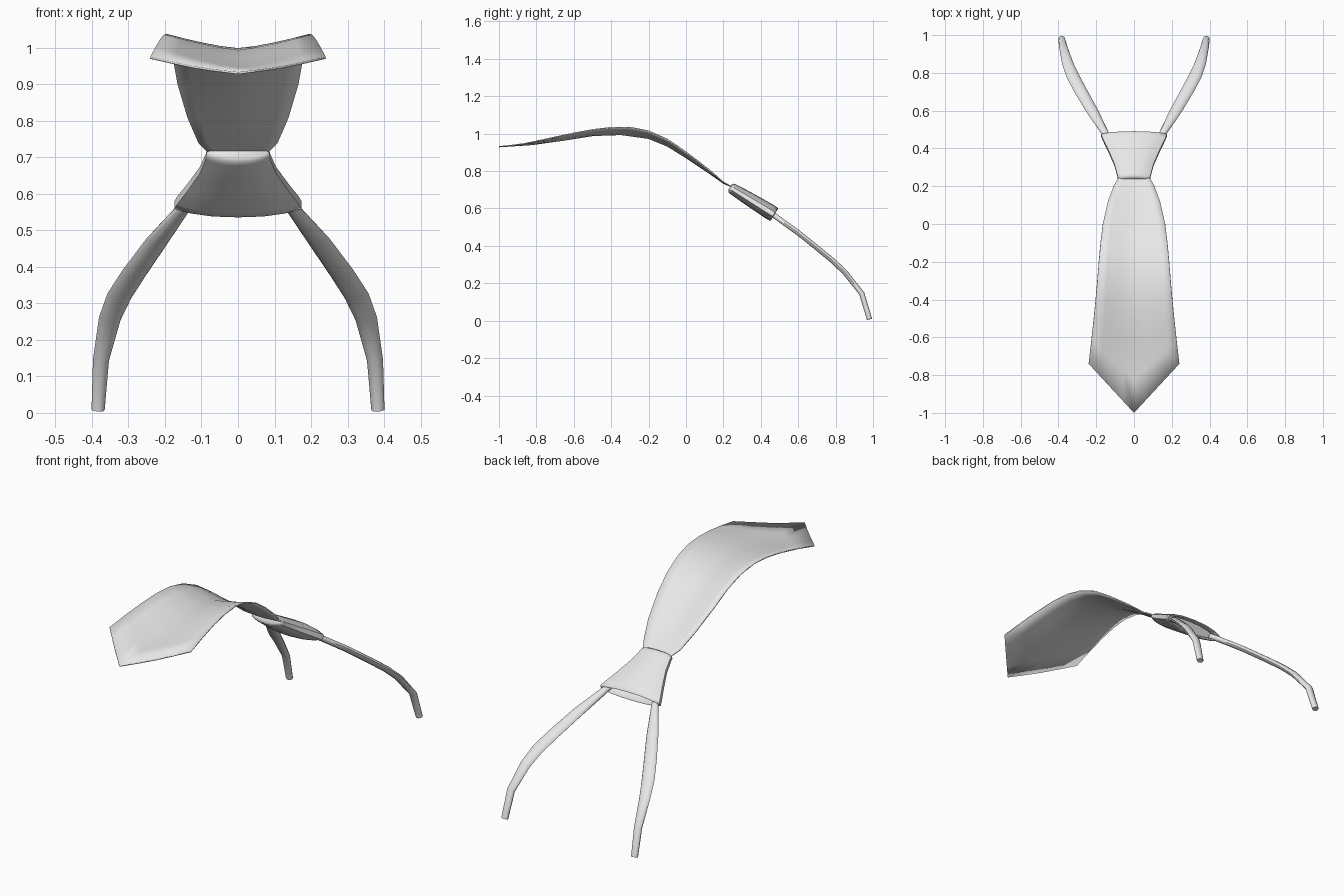
import bpy, bmesh, math
from mathutils import Vector

if "Cube" in bpy.data.objects:
    bpy.data.objects.remove(bpy.data.objects["Cube"])

cloth = bpy.data.materials.new("light grey cloth")
cloth.diffuse_color = (0.8, 0.8, 0.8, 1)
cloth.use_nodes = True
cloth.node_tree.nodes["Principled BSDF"].inputs["Base Color"].default_value = cloth.diffuse_color


def finish(name, bm, angle=50):
    bmesh.ops.remove_doubles(bm, verts=bm.verts, dist=0.0005)
    bmesh.ops.recalc_face_normals(bm, faces=bm.faces)
    mesh = bpy.data.meshes.new(name)
    bm.to_mesh(mesh)
    bm.free()
    mesh.materials.append(cloth)
    ob = bpy.data.objects.new(name, mesh)
    bpy.context.collection.objects.link(ob)
    bpy.ops.object.select_all(action='DESELECT')
    ob.select_set(True)
    bpy.context.view_layer.objects.active = ob
    bpy.ops.object.shade_smooth_by_angle(angle=math.radians(angle))
    return ob


def loft(name, rings, angle=50):
    """Skin closed rings of points and cap both ends."""
    bm = bmesh.new()
    vs = [[bm.verts.new(p) for p in r] for r in rings]
    n = len(vs[0])
    for a, b in zip(vs, vs[1:]):
        for i in range(n):
            bm.faces.new((a[i], a[(i + 1) % n], b[(i + 1) % n], b[i]))
    bm.faces.new(vs[0])
    bm.faces.new(vs[-1])
    return finish(name, bm, angle)


# Blade: rows of (y, half width, centre height, rise of the side edges)
ROWS = [(0.27, 0.075, 0.70, 0.0), (0.24, 0.085, 0.718, 0.0), (0.20, 0.108, 0.735, 0.006),
        (0.12, 0.138, 0.792, 0.018), (0.0, 0.165, 0.872, 0.03), (-0.1, 0.177, 0.934, 0.036),
        (-0.2, 0.186, 0.975, 0.039), (-0.3, 0.194, 0.994, 0.040), (-0.4, 0.203, 0.997, 0.036),
        (-0.5, 0.213, 0.990, 0.031), (-0.62, 0.226, 0.971, 0.028), (-0.74, 0.240, 0.950, 0.022),
        (-0.87, 0.240, 0.937, 0.015), (-1.0, 0.240, 0.930, 0.0)]


def height(y):
    """Centre height and edge rise at a given y."""
    for a, b in zip(ROWS, ROWS[1:]):
        if y >= b[0] - 1e-6:
            t = (a[0] - y) / (a[0] - b[0])
            return a[2] + t * (b[2] - a[2]), a[3] + t * (b[3] - a[3])
    return ROWS[-1][2:]


bm = bmesh.new()
COLS = [i / 4 for i in range(-4, 5)]
grid = []
for y0, hw, _, rise in ROWS[:12]:
    shear = 0.26 * max(0, (-0.2 - y0) / 0.54)    # rows bend into the pointed tip
    row = []
    for u in COLS:
        y = y0 - shear * (1 - abs(u))
        zc, _ = height(y)
        row.append(bm.verts.new((u * hw, y, zc + rise * abs(u) ** 1.35)))
    grid.append(row)
for a, b in zip(grid, grid[1:]):
    for i in range(len(COLS) - 1):
        bm.faces.new((a[i], a[i + 1], b[i + 1], b[i]))
blade = finish("blade", bm)
mod = blade.modifiers.new("thickness", 'SOLIDIFY')
mod.thickness = 0.006
mod.offset = 0

# Knot: flared lens-shaped sleeve with a hollow lower end
AX = Vector((0, 0.851, -0.525))
NORMAL = Vector((0, 0.525, 0.851))
START = Vector((0, 0.238, 0.712))
SECTION = [(-1, 0.3), (-0.75, 0.68), (-0.4, 0.93), (0, 1), (0.4, 0.93), (0.75, 0.68), (1, 0.3)]
SECTION += [(u, -v) for u, v in reversed(SECTION)]
# (distance along axis, half width, half thickness)
KNOT = [(-0.004, 0.078, 0.017), (0.004, 0.086, 0.027), (0.02, 0.088, 0.030), (0.09, 0.104, 0.035),
        (0.18, 0.138, 0.039), (0.25, 0.167, 0.042), (0.272, 0.174, 0.040),
        (0.276, 0.168, 0.035), (0.272, 0.160, 0.029), (0.235, 0.150, 0.026)]
loft("knot", [[START + AX * s + Vector((u * w, 0, 0)) + NORMAL * (v * t) for u, v in SECTION]
              for s, w, t in KNOT], 60)

# Neck bands: flattened tapering strips, (x, y, z, half width)
BAND = [(0.135, 0.445, 0.580, 0.016), (0.155, 0.485, 0.553, 0.020), (0.222, 0.60, 0.470, 0.031),
        (0.285, 0.71, 0.382, 0.034), (0.325, 0.785, 0.320, 0.034), (0.351, 0.85, 0.258, 0.030),
        (0.375, 0.94, 0.145, 0.022), (0.383, 0.981, 0.008, 0.018)]
for side, name in ((1, "right_neck_band"), (-1, "left_neck_band")):
    pts = [Vector(p[:3]) for p in BAND]
    rings = []
    for i, c in enumerate(pts):
        tan = (pts[min(i + 1, len(pts) - 1)] - pts[max(i - 1, 0)]).normalized()
        nrm = Vector((0, -tan.z, tan.y)).normalized()
        wide = nrm.cross(tan)
        ring = []
        for k in range(10):
            a = math.tau * k / 10
            p = c + wide * (BAND[i][3] * math.cos(a)) + nrm * (0.015 * math.sin(a))
            ring.append((side * p.x, p.y, max(p.z, 0)))
        rings.append(ring)
    loft(name, rings, 50)
